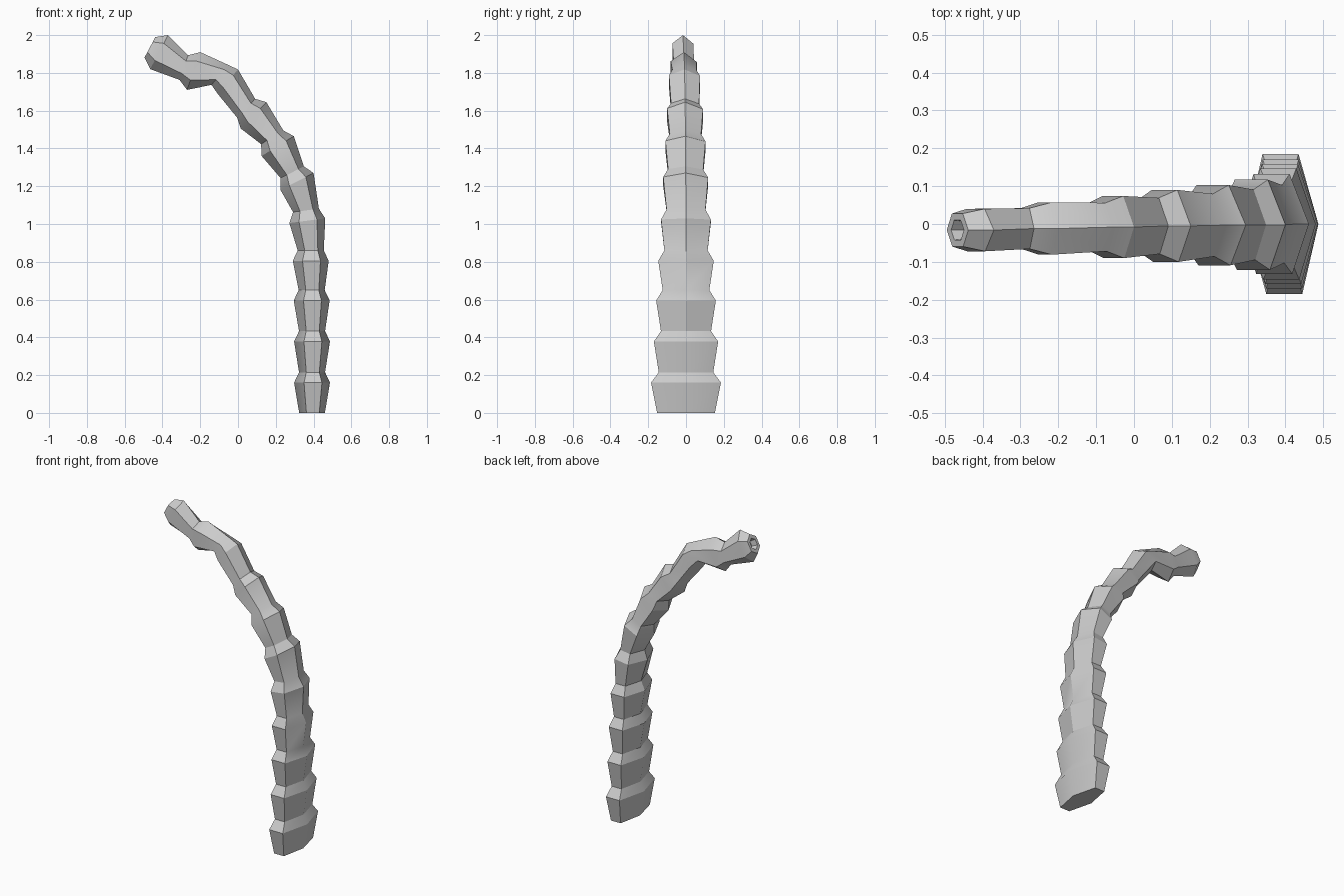
import bpy, bmesh, math
from mathutils import Vector

if "Cube" in bpy.data.objects:
    bpy.data.objects.remove(bpy.data.objects["Cube"])

# wide rim of each trunk segment: inner x, z, outer x, z, half depth, y centre
RIMS = [
    (.297, .16, .487, .16, .185, 0), (.297, .378, .487, .378, .170, 0),
    (.295, .595, .485, .595, .158, 0), (.29, .805, .48, .805, .147, 0),
    (.272, 1.005, .462, 1.03, .132, 0), (.225, 1.18, .40, 1.27, .119, -.002),
    (.125, 1.36, .295, 1.465, .106, -.003), (.015, 1.505, .15, 1.645, .095, -.005),
    (-.108, 1.69, 0, 1.818, .082, -.008), (-.27, 1.71, -.20, 1.91, .069, -.012),
    (-.465, 1.82, -.37, 2.0, .056, -.016),
]
bm = bmesh.new()


def ring(centre, side, depth):
    """Six-sided ring; side is the half width in the xz plane."""
    verts = []
    for i in range(6):
        a = i * math.pi / 3
        y = math.sin(a) / math.sin(math.pi / 3) * depth
        p = centre + side * math.cos(a) + Vector((0, y, 0)) - side.normalized() * y * .027
        verts.append(bm.verts.new(p))
    return verts


# base ring, then a wide rim and a narrow neck for every segment
rings = [ring(Vector((.392, 0, 0)), Vector((.068, 0, 0)), .153)]
for x0, z0, x1, z1, depth, y in RIMS:
    centre = Vector(((x0 + x1) / 2, y, (z0 + z1) / 2))
    side = Vector((x1 - x0, 0, z1 - z0)) / 2
    n = side.normalized()
    axis = Vector((-n.z, 0, n.x))
    rings.append(ring(centre, side, depth))
    neck = centre + axis * .055
    rings.append(ring(neck, n * (.061 if depth < .06 else .069), depth * .78))

# hollow in the cut tip
rings.append(ring(neck, n * .036, .026))
rings.append(ring(neck - axis * .04, n * .03, .022))

for a, b in zip(rings, rings[1:]):
    for i in range(6):
        j = (i + 1) % 6
        bm.faces.new((a[i], a[j], b[j], b[i]))
bm.faces.new(rings[0][::-1])
bm.faces.new(rings[-1])
bmesh.ops.recalc_face_normals(bm, faces=bm.faces)

mesh = bpy.data.meshes.new("palm_trunk")
bm.to_mesh(mesh)
bm.free()
trunk = bpy.data.objects.new("palm_trunk", mesh)
bpy.context.collection.objects.link(trunk)
bpy.context.view_layer.objects.active = trunk
trunk.select_set(True)
bpy.ops.object.shade_smooth_by_angle(angle=math.radians(30))
